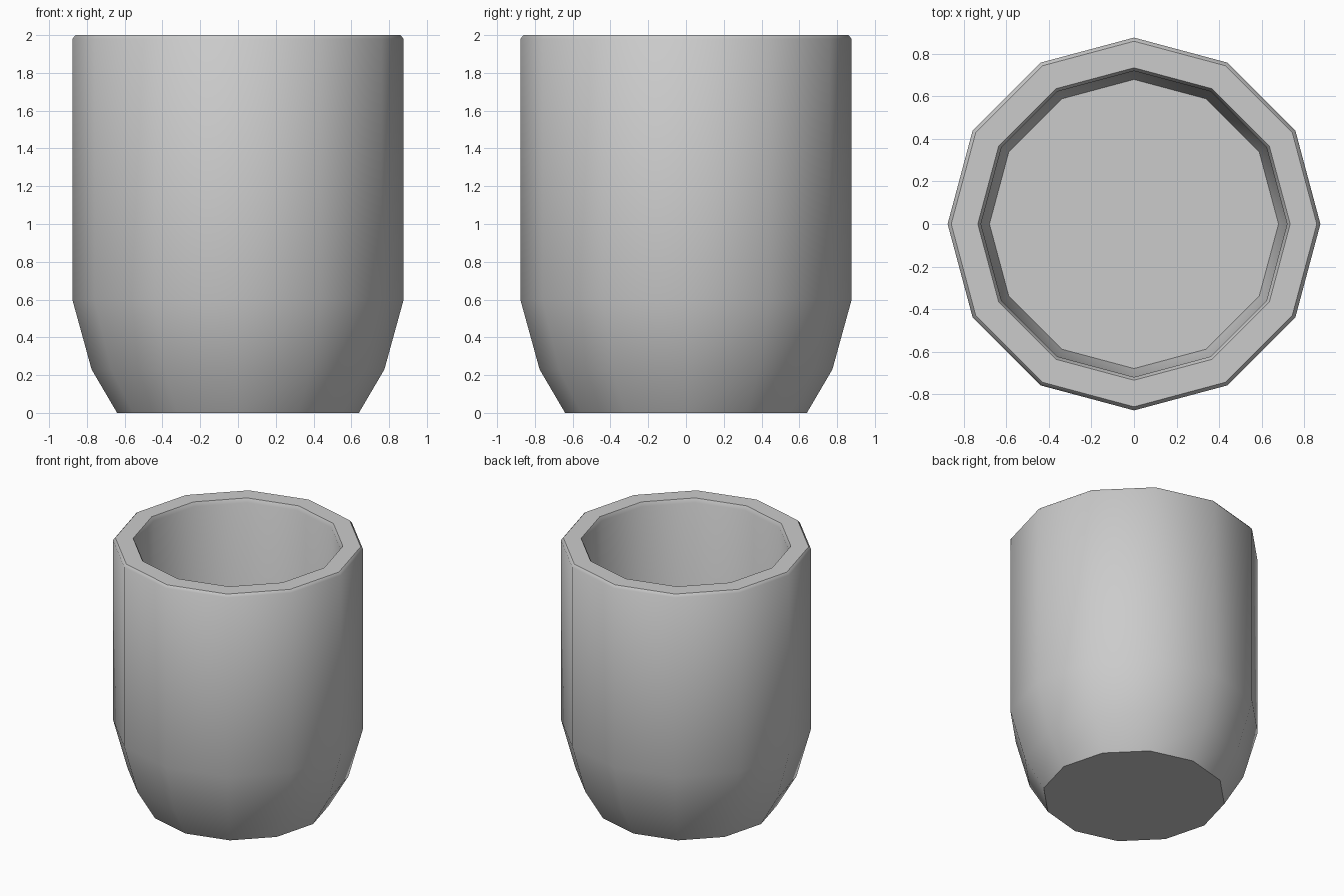
import bpy, bmesh, math

if "Cube" in bpy.data.objects:
    bpy.data.objects.remove(bpy.data.objects["Cube"])

SIDES = 12

# Cup profile (radius, z): outside base, up the wall, over the rim, down inside
PROFILE = [
    (0.64, 0.0), (0.775, 0.23), (0.877, 0.6), (0.877, 1.98), (0.86, 2.0),
    (0.735, 2.0), (0.72, 1.97), (0.72, 0.6), (0.68, 0.42),
]


def ring(bm, r, z):
    return [bm.verts.new((r * math.cos(math.tau * i / SIDES),
                          r * math.sin(math.tau * i / SIDES), z))
            for i in range(SIDES)]


def lathe(name, profile):
    bm = bmesh.new()
    rings = [ring(bm, r, z) for r, z in profile]
    for a, b in zip(rings, rings[1:]):
        for i in range(SIDES):
            j = (i + 1) % SIDES
            bm.faces.new((a[i], a[j], b[j], b[i]))
    bm.faces.new(rings[0][::-1])   # underside
    bm.faces.new(rings[-1])        # inner floor
    bmesh.ops.recalc_face_normals(bm, faces=bm.faces)
    mesh = bpy.data.meshes.new(name)
    bm.to_mesh(mesh)
    bm.free()
    obj = bpy.data.objects.new(name, mesh)
    bpy.context.collection.objects.link(obj)
    return obj


# Twelve-sided tumbler with smooth shaded walls
cup = lathe("cup", PROFILE)
bpy.context.view_layer.objects.active = cup
cup.select_set(True)
bpy.ops.object.shade_smooth_by_angle(angle=math.radians(50))
